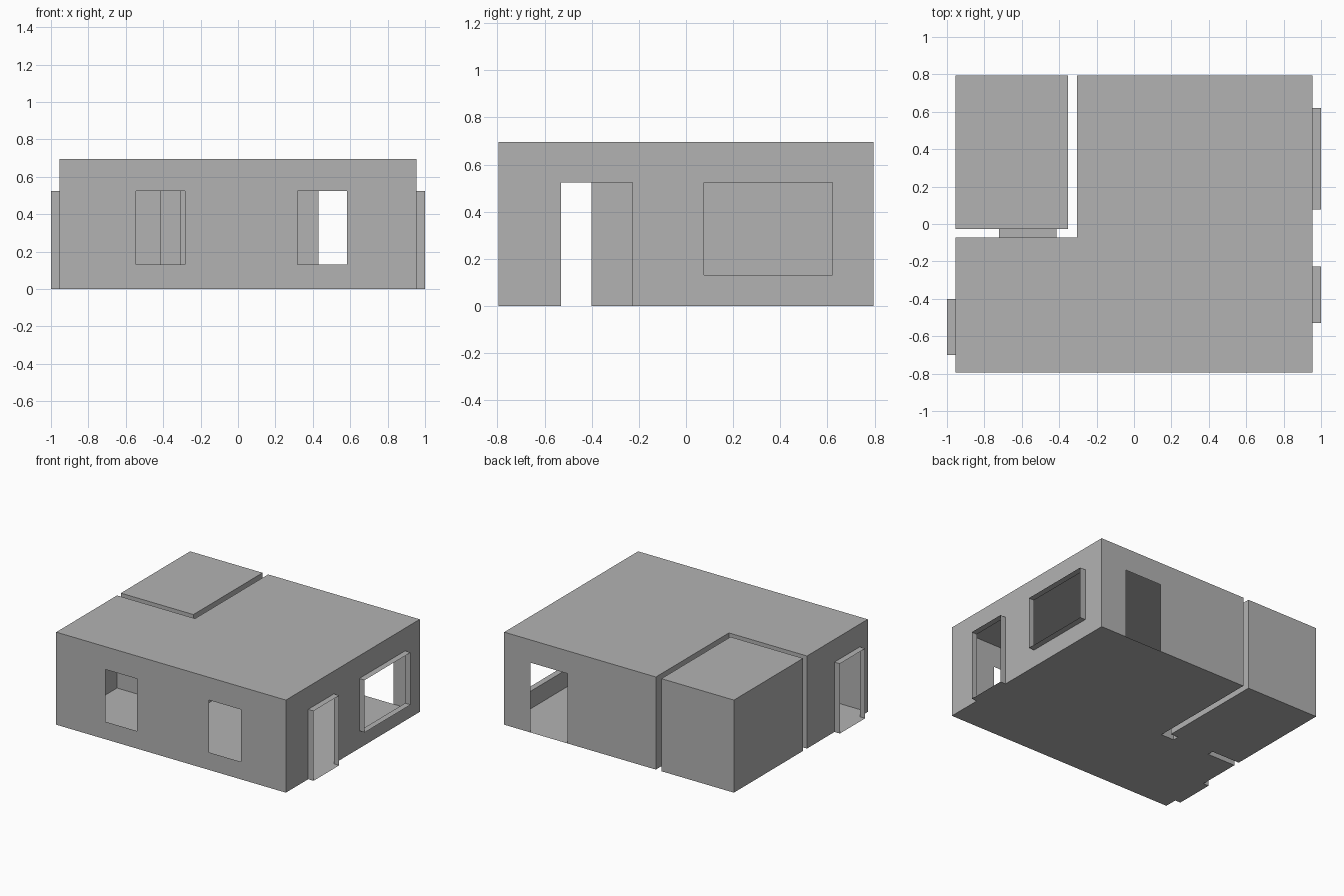
import bpy, bmesh

if "Cube" in bpy.data.objects:
    bpy.data.objects.remove(bpy.data.objects["Cube"], do_unlink=True)

HEIGHT = 0.696
HEAD = 0.525            # top of every opening
SILL = 0.132            # window sill height
X, Y = 0.955, 0.795     # outer room limits
REVEAL = 1.0            # outer end of the side reveals
NOTCH_X, NOTCH_Y = -0.306, -0.073
SIDE_X, SIDE_Y = -0.352, -0.027

grey = bpy.data.materials.new("plain grey")
grey.use_nodes = True
colour = (0.45, 0.45, 0.45, 1)
grey.diffuse_color = colour
grey.node_tree.nodes["Principled BSDF"].inputs["Base Color"].default_value = colour


def finish(bm, name):
    bmesh.ops.remove_doubles(bm, verts=bm.verts, dist=0.0005)
    mesh = bpy.data.meshes.new(name)
    bm.to_mesh(mesh)
    bm.free()
    mesh.materials.append(grey)
    obj = bpy.data.objects.new(name, mesh)
    bpy.context.collection.objects.link(obj)


def face(bm, points):
    bm.faces.new([bm.verts.new(p) for p in points])


def wall(bm, a, b, openings):
    """Thin wall from a to b; openings are (start, end, sill) along its axis."""
    axis = 0 if abs(a[0] - b[0]) > abs(a[1] - b[1]) else 1
    forward = b[axis] > a[axis]

    def panel(s, e, low, high):
        if e - s < 0.001 or high - low < 0.001:
            return
        if not forward:
            s, e = e, s
        p, q = list(a), list(a)
        p[axis], q[axis] = s, e
        face(bm, [(*p, low), (*q, low), (*q, high), (*p, high)])

    pos, end = sorted((a[axis], b[axis]))
    for s, e, sill in sorted(openings):
        panel(pos, s, 0, HEIGHT)
        panel(s, e, 0, sill)
        panel(s, e, HEAD, HEIGHT)
        pos = e
    panel(pos, end, 0, HEIGHT)


def room(name, outline, openings):
    """Room shell from a counter-clockwise plan; openings keyed by wall index."""
    bm = bmesh.new()
    for i, a in enumerate(outline):
        wall(bm, a, outline[(i + 1) % len(outline)], openings.get(i, []))
    face(bm, [(x, y, HEIGHT) for x, y in outline])
    face(bm, [(x, y, 0) for x, y in reversed(outline)])
    finish(bm, name)


def reveal(name, axis, near, far, opening):
    """Open-ended sleeve lining an opening through the wall thickness."""
    s, e, sill = opening
    ring = [(s, sill), (e, sill), (e, HEAD), (s, HEAD)]
    bm = bmesh.new()

    def point(depth, along, z):
        return (depth, along, z) if axis == 0 else (along, depth, z)

    for i, p in enumerate(ring):
        q = ring[(i + 1) % 4]
        face(bm, [point(near, *p), point(near, *q), point(far, *q), point(far, *p)])
    bmesh.ops.remove_doubles(bm, verts=bm.verts, dist=0.0005)
    # turn the sleeve faces away from its centre
    for f in bm.faces:
        mid = f.calc_center_median()
        f.normal_update()
        centre = point((near + far) / 2, (s + e) / 2, (sill + HEAD) / 2)
        if sum(n * (m - c) for n, m, c in zip(f.normal, mid, centre)) < 0:
            f.normal_flip()
    finish(bm, name)


# Openings
front_windows = [(-0.545, -0.283, SILL), (0.317, 0.582, SILL)]
left_door = (-0.53, -0.226, 0)
left_window = (0.077, 0.621, SILL)
back_door = (0.43, 0.738, 0)
right_door = (-0.70, -0.40, 0)
inner_door = (-0.722, -0.414, 0)

# L-shaped main room
room("main_room",
     [(-X, -Y), (X, -Y), (X, Y), (NOTCH_X, Y), (NOTCH_X, NOTCH_Y), (-X, NOTCH_Y)],
     {0: front_windows, 1: [left_door, left_window], 2: [back_door],
      4: [inner_door], 5: [right_door]})

# Small room set in the back corner
room("corner_room",
     [(-X, SIDE_Y), (SIDE_X, SIDE_Y), (SIDE_X, Y), (-X, Y)],
     {0: [inner_door]})

# Sleeves of the side openings and of the passage between rooms
reveal("left_door_reveal", 0, X, REVEAL, left_door)
reveal("left_window_reveal", 0, X, REVEAL, left_window)
reveal("right_door_reveal", 0, -X, -REVEAL, right_door)
reveal("inner_passage", 1, NOTCH_Y, SIDE_Y, inner_door)
